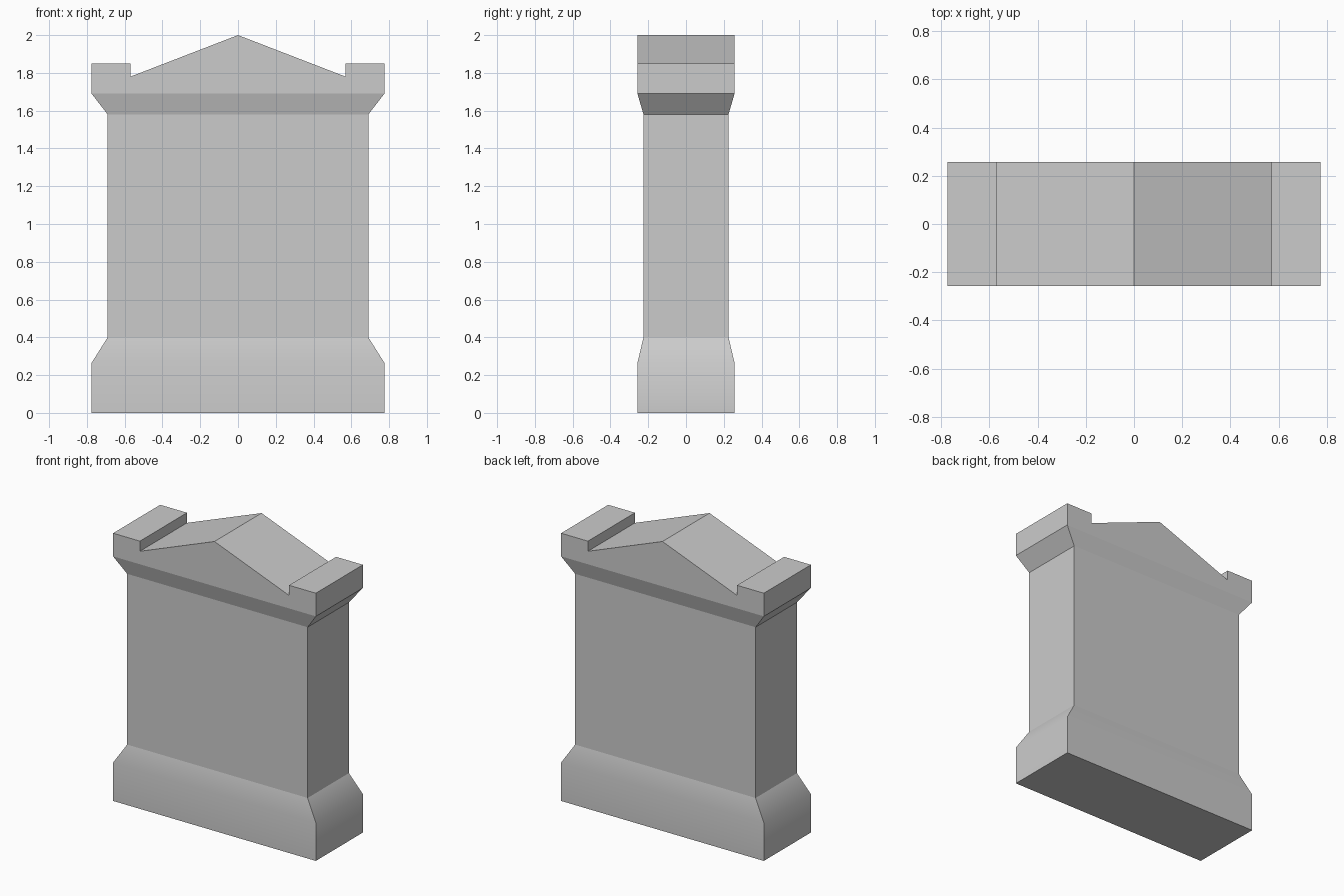
import bpy, bmesh, math

cube = bpy.data.objects.get("Cube")
if cube:
    bpy.data.objects.remove(cube)

HALF_W, HALF_D = 0.775, 0.257      # base and crown
SHAFT_W, SHAFT_D = 0.69, 0.225     # narrower body

stone = bpy.data.materials.new("grey stone")
colour = (0.6, 0.6, 0.6, 1)
stone.diffuse_color = colour
stone.use_nodes = True
stone.node_tree.nodes["Principled BSDF"].inputs["Base Color"].default_value = colour


def finish(name, bm, smooth_angle=None):
    """Turn a bmesh into a named stone object."""
    bmesh.ops.recalc_face_normals(bm, faces=bm.faces)
    mesh = bpy.data.meshes.new(name)
    bm.to_mesh(mesh)
    bm.free()
    mesh.materials.append(stone)
    obj = bpy.data.objects.new(name, mesh)
    bpy.context.collection.objects.link(obj)
    if smooth_angle:
        bpy.ops.object.select_all(action='DESELECT')
        obj.select_set(True)
        bpy.context.view_layer.objects.active = obj
        bpy.ops.object.shade_smooth_by_angle(angle=math.radians(smooth_angle))
    return obj


def loft(name, levels, cap_bottom=False, smooth_angle=None):
    """Join stacked rectangles given as (half width, half depth, height)."""
    bm = bmesh.new()
    rings = [[bm.verts.new((sx * w, sy * d, z))
              for sx, sy in ((-1, -1), (1, -1), (1, 1), (-1, 1))]
             for w, d, z in levels]
    for low, high in zip(rings, rings[1:]):
        for i in range(4):
            j = (i + 1) % 4
            bm.faces.new((low[i], low[j], high[j], high[i]))
    if cap_bottom:
        bm.faces.new(rings[0][::-1])
    return finish(name, bm, smooth_angle)


# Flared base with a softened shoulder
loft("base", [(HALF_W, HALF_D, 0), (HALF_W, HALF_D, 0.265),
              (SHAFT_W, SHAFT_D, 0.4)], cap_bottom=True, smooth_angle=45)

# Plain upright body
loft("shaft", [(SHAFT_W, SHAFT_D, 0.4), (SHAFT_W, SHAFT_D, 1.58)])

# Sloping moulding under the crown
loft("cornice", [(SHAFT_W, SHAFT_D, 1.58), (HALF_W, HALF_D, 1.69)])

# Gabled crown with a raised block at each end
half = [(HALF_W, 1.69), (HALF_W, 1.85), (0.57, 1.85), (0.57, 1.78)]
outline = half + [(0, 2)] + [(-x, z) for x, z in reversed(half)]
bm = bmesh.new()
front = bm.faces.new([bm.verts.new((x, -HALF_D, z)) for x, z in outline])
back = bmesh.ops.extrude_face_region(bm, geom=[front], use_keep_orig=True)
moved = [v for v in back["geom"] if isinstance(v, bmesh.types.BMVert)]
bmesh.ops.translate(bm, vec=(0, 2 * HALF_D, 0), verts=moved)
# The underside is hidden by the cornice
bm.normal_update()
under = [f for f in bm.faces if all(abs(v.co.z - 1.69) < 1e-4 for v in f.verts)]
bmesh.ops.delete(bm, geom=under, context='FACES_ONLY')
finish("crown", bm)
